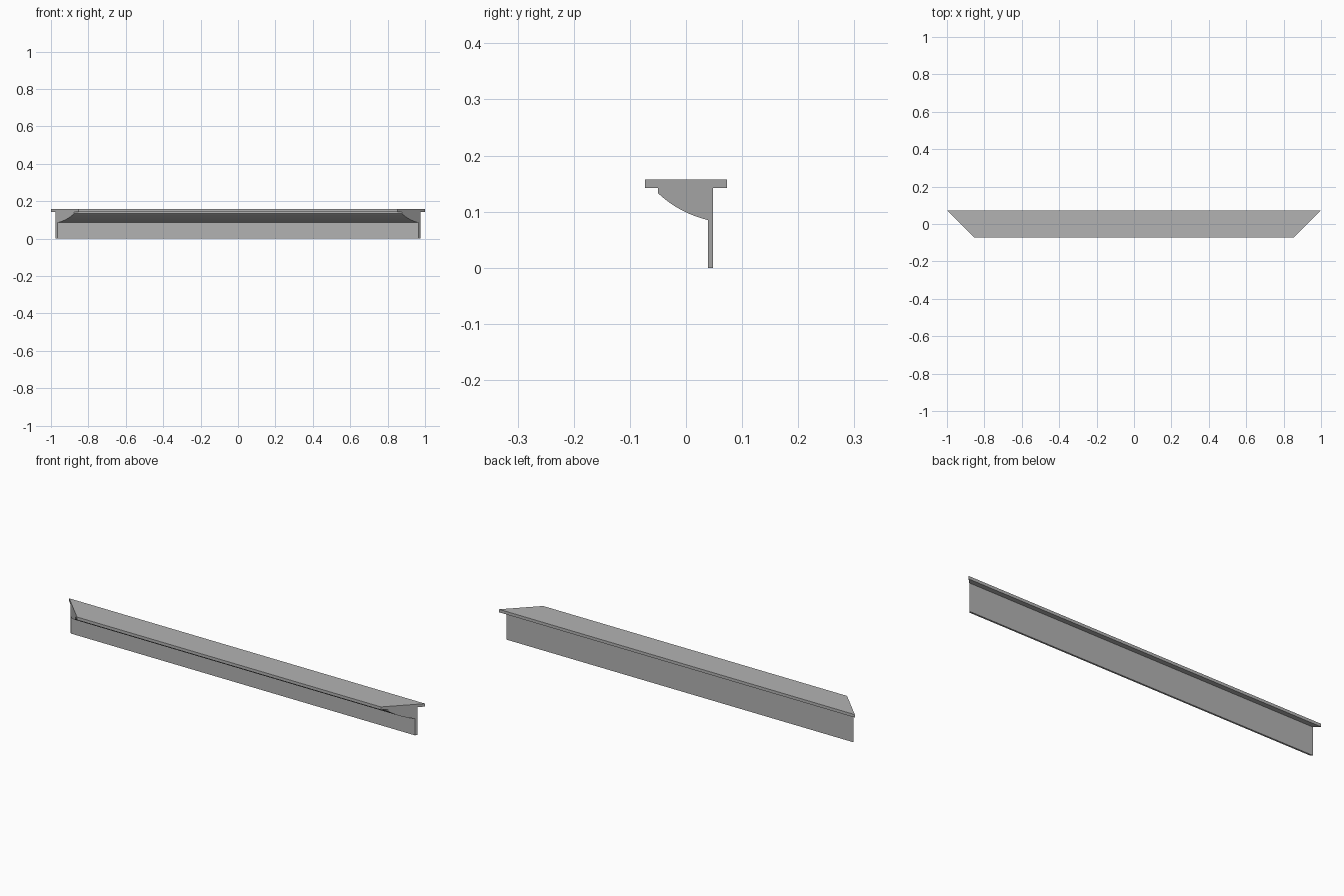
import bpy
import bmesh

cube = bpy.data.objects.get("Cube")
if cube:
    bpy.data.objects.remove(cube, do_unlink=True)

# One grey material
grey = bpy.data.materials.new("plain_grey")
grey.use_nodes = True
colour = (0.45, 0.45, 0.45, 1)
grey.diffuse_color = colour
grey.node_tree.nodes["Principled BSDF"].inputs["Base Color"].default_value = colour

# Rounded underside: quadratic curve from the front lip back to the board
STEPS = 12
start, bend, end = (-0.05, 0.133), (-0.013, 0.098), (0.039, 0.085)
curve = []
for i in range(STEPS + 1):
    t = i / STEPS
    curve.append(tuple((1 - t) ** 2 * a + 2 * t * (1 - t) * b + t * t * c
                       for a, b, c in zip(start, bend, end)))

# Section (y, z): top ledge, rounded moulding and thin back board
profile = [(-0.073, 0.157), (-0.073, 0.142), (-0.05, 0.142)] + curve + [
    (0.039, 0), (0.048, 0), (0.048, 0.142), (0.073, 0.142), (0.073, 0.157)]

# Run the section along x with both ends mitred at 45 degrees
HALF = 0.927
bm = bmesh.new()
left = [bm.verts.new((HALF + y, y, z)) for y, z in profile]
right = [bm.verts.new((-HALF - y, y, z)) for y, z in profile]
bm.faces.new(left)
bm.faces.new(right[::-1])
for i in range(len(profile)):
    j = (i + 1) % len(profile)
    bm.faces.new((left[i], right[i], right[j], left[j]))
bmesh.ops.recalc_face_normals(bm, faces=bm.faces)

mesh = bpy.data.meshes.new("mitred_cornice")
bm.to_mesh(mesh)
bm.free()
mesh.materials.append(grey)
cornice = bpy.data.objects.new("mitred_cornice", mesh)
bpy.context.collection.objects.link(cornice)

# Smooth the moulding while keeping the edges crisp
bpy.context.view_layer.objects.active = cornice
cornice.select_set(True)
bpy.ops.object.shade_smooth_by_angle(angle=0.5)
